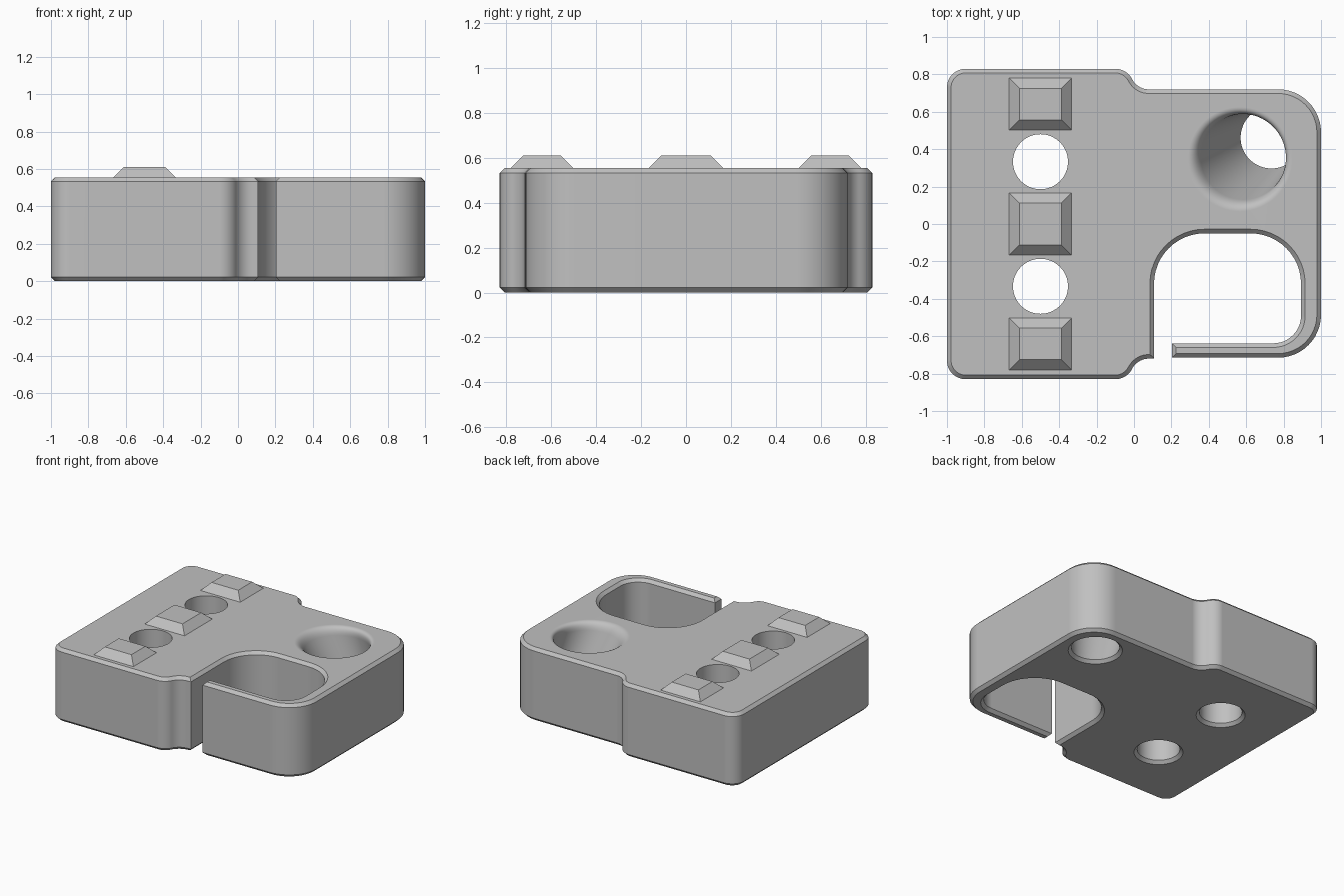
import bpy, bmesh
from math import sin, cos, radians, tau
from mathutils import Vector

if "Cube" in bpy.data.objects:
    bpy.data.objects.remove(bpy.data.objects["Cube"], do_unlink=True)

TOP, CH = 0.555, 0.022

grey = bpy.data.materials.new("light_grey")
grey.use_nodes = True
COLOUR = (0.53, 0.53, 0.53, 1)
grey.diffuse_color = COLOUR
grey.node_tree.nodes["Principled BSDF"].inputs["Base Color"].default_value = COLOUR


def loft(name, rings):
    """Skin a closed solid through rings of equal point count."""
    bm = bmesh.new()
    loops = [[bm.verts.new(p) for p in ring] for ring in rings]
    n = len(loops[0])
    for a, b in zip(loops, loops[1:]):
        for i in range(n):
            j = (i + 1) % n
            bm.faces.new((a[i], a[j], b[j], b[i]))
    bm.faces.new(loops[0][::-1])
    bm.faces.new(loops[-1])
    bmesh.ops.recalc_face_normals(bm, faces=bm.faces)
    mesh = bpy.data.meshes.new(name)
    bm.to_mesh(mesh)
    bm.free()
    mesh.materials.append(grey)
    obj = bpy.data.objects.new(name, mesh)
    bpy.context.collection.objects.link(obj)
    return obj


def arc(cx, cy, r, start, end, steps=12):
    angles = [radians(start + (end - start) * i / steps) for i in range(steps + 1)]
    return [Vector((cx + r * cos(a), cy + r * sin(a))) for a in angles]


def inset(points, d):
    """Move a counter-clockwise outline inwards with mitred corners."""
    out = []
    for i, p in enumerate(points):
        e1 = (p - points[i - 1]).normalized()
        e2 = (points[(i + 1) % len(points)] - p).normalized()
        n1, n2 = Vector((-e1.y, e1.x)), Vector((-e2.y, e2.x))
        out.append(p + (n1 + n2) * d / (1 + n1.dot(n2)))
    return out


def at_height(points, z):
    return [(p.x, p.y, z) for p in points]


def circle(cx, cy, z, r, n=64):
    return [(cx + r * cos(tau * i / n), cy + r * sin(tau * i / n), z) for i in range(n)]


# Body outline: outer edge, stepped sides, then the open pocket
outline = [Vector((0.203, -0.715))]
outline += arc(0.77, -0.485, 0.23, -90, 0)
outline += arc(0.77, 0.49, 0.23, 0, 90)
outline += arc(0.079, 0.82, 0.1, 270, 206.7)
outline += arc(-0.1, 0.73, 0.1, 26.7, 90)[1:]
outline += arc(-0.9, 0.73, 0.1, 90, 180)
outline += arc(-0.9, -0.73, 0.1, 180, 270)
outline += arc(-0.1, -0.73, 0.1, 270, 333.3)
outline += arc(0.079, -0.82, 0.1, 153.3, 90)[1:]
outline += [Vector((0.107, -0.718))]
outline += arc(0.377, -0.32, 0.27, 180, 90)
outline += arc(0.623, -0.32, 0.27, 90, 0)
outline += arc(0.745, -0.49, 0.148, 0, -90)
outline += [Vector((0.203, -0.638))]
small = inset(outline, CH)
body = loft("body", [at_height(small, 0), at_height(outline, CH),
                     at_height(outline, TOP - CH), at_height(small, TOP)])

# Straight holes, chamfered underneath
cutters = []
for y in (-0.333, 0.333):
    r = 0.147
    cutters.append(loft("pin_hole_cutter", [
        circle(-0.5, y, -CH, r + 2 * CH), circle(-0.5, y, CH, r),
        circle(-0.5, y, TOP + 0.1, r)]))

# Slanted tapering hole with a rounded upper rim
low = Vector((0.735, 0.462, CH, 0.165))
high = Vector((0.567, 0.347, TOP, 0.237))
rim = high + Vector((0, 0, 0, 0.042))
neck = high.lerp(low, 0.11)
rings = [low + Vector((0, 0, -2 * CH, 2 * CH)), low]
for i in range(9):
    t = i / 8
    rings.append(neck.lerp(high, t).lerp(high.lerp(rim, t), t))
rings.append(rim + Vector((0, 0, 0.1, 0)))
cutters.append(loft("slanted_hole_cutter", [circle(*r) for r in rings]))

bpy.context.view_layer.objects.active = body
for c in cutters:
    mod = body.modifiers.new("hole", "BOOLEAN")
    mod.operation, mod.solver, mod.object = "DIFFERENCE", "EXACT", c
    bpy.ops.object.modifier_apply(modifier=mod.name)
for c in cutters:
    bpy.data.objects.remove(c, do_unlink=True)

# Smooth curved walls, keep edges crisp
bpy.ops.object.select_all(action="DESELECT")
body.select_set(True)
bpy.ops.object.shade_smooth_by_angle(angle=radians(30))
weighted = body.modifiers.new("flat_face_normals", "WEIGHTED_NORMAL")
weighted.keep_sharp = True


# Raised studs with sloping sides
def rectangle(y0, y1, d, z):
    x0, x1 = -0.667 + d, -0.333 - d
    return [(x0, y0 + d, z), (x1, y0 + d, z), (x1, y1 - d, z), (x0, y1 - d, z)]


for name, y0, y1 in (("front_stud", -0.78, -0.502), ("middle_stud", -0.167, 0.167),
                     ("back_stud", 0.502, 0.78)):
    loft(name, [rectangle(y0, y1, 0, TOP - 0.005), rectangle(y0, y1, 0, TOP),
                rectangle(y0, y1, 0.055, TOP + 0.055)])
